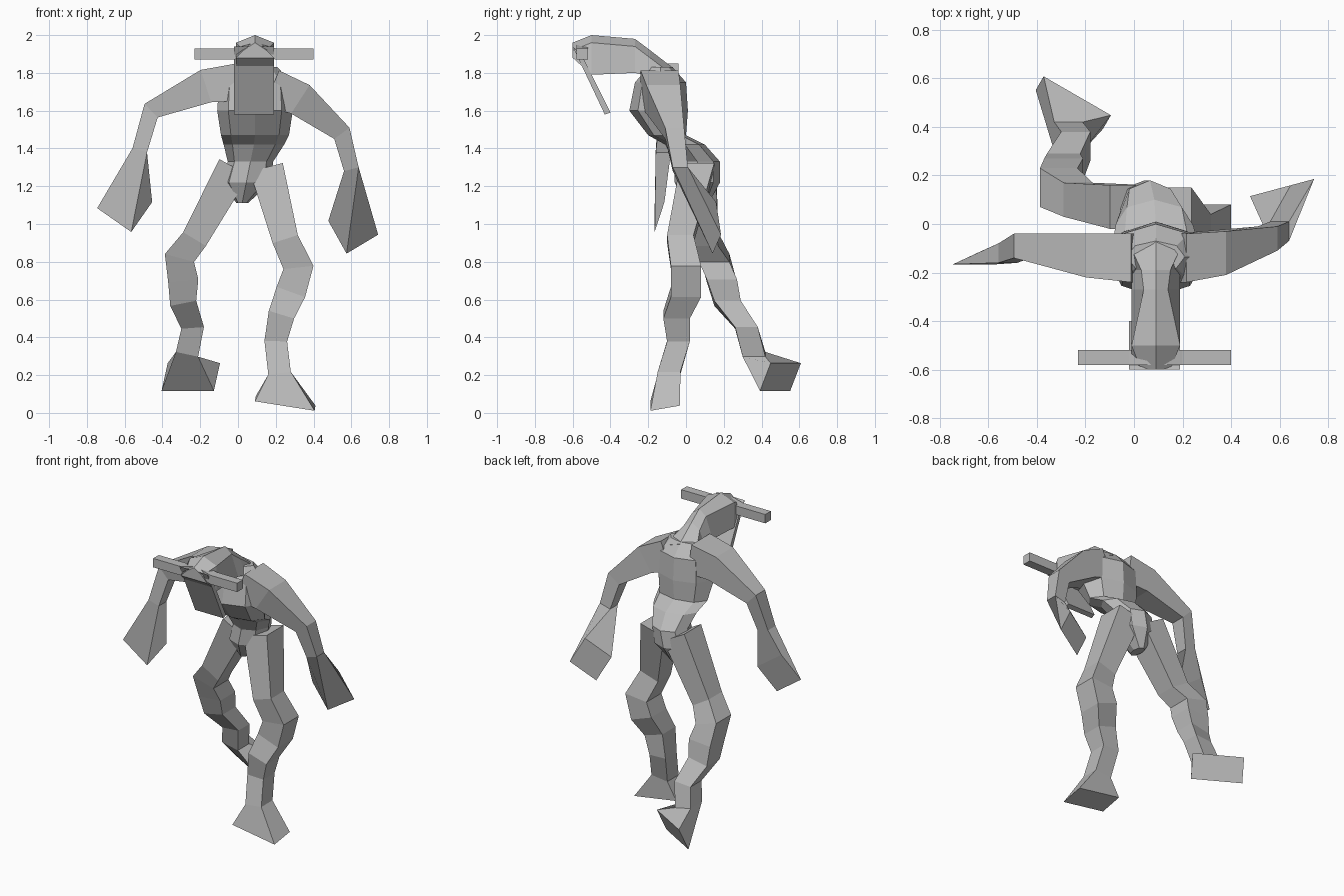
import bpy, bmesh, math
from mathutils import Vector, Euler

cube = bpy.data.objects.get("Cube")
if cube:
    bpy.data.objects.remove(cube)

shade = (.5, .5, .5, 1)
grey = bpy.data.materials.new("plain grey")
grey.use_nodes = True
grey.diffuse_color = shade
grey.node_tree.nodes["Principled BSDF"].inputs["Base Color"].default_value = shade

CORNERS = [(-1, -1), (1, -1), (1, 1), (-1, 1)]
HEAD_X = .09
GIRTH = dict(shoulder=.1, upper_arm=.09, elbow=.05, wrist=.04,
             hip=.09, low_thigh=.07, knee=.08, calf=.08, shin=.07, ankle=.06, heel=.06)


def loft(name, rings):
    """Skin a row of equal-length point rings and cap both ends."""
    bm = bmesh.new()
    rows = [[bm.verts.new(point) for point in ring] for ring in rings]
    for upper, lower in zip(rows, rows[1:]):
        for i in range(len(upper)):
            bm.faces.new((upper[i - 1], upper[i], lower[i], lower[i - 1]))
    bm.faces.new(rows[0])
    bm.faces.new(rows[-1])
    bmesh.ops.recalc_face_normals(bm, faces=bm.faces)
    mesh = bpy.data.meshes.new(name)
    bm.to_mesh(mesh)
    bm.free()
    mesh.materials.append(grey)
    bpy.context.collection.objects.link(bpy.data.objects.new(name, mesh))


def quad(centre, across, along):
    """Four-sided section spanned by two half-axes."""
    return [Vector(centre) + across * i + along * j for i, j in CORNERS]


def tip(centre, width, depth, *degrees):
    """Flat rectangle turned by pitch, roll and yaw: a palm or a sole."""
    turn = Euler([math.radians(angle) for angle in degrees]).to_matrix()
    return quad(centre, turn.col[0] * width, turn.col[1] * depth)


def limb(name, end, **joints):
    """Square tube through the joints, with sections facing along the limb."""
    points = [Vector(place) for place in joints.values()]
    rings = []
    for i, (joint, point) in enumerate(zip(joints, points)):
        way = points[min(i + 1, len(points) - 1)] - points[max(i - 1, 0)]
        across = Vector((-way.z, 0, way.x)).normalized()
        girth = GIRTH[joint]
        rings.append(quad(point, across * girth, Vector((0, girth, 0))))
    loft(name, rings + [end])


def body_section(z, half, front, back, sides=8):
    """Horizontal oval; the body leans sideways below the chest."""
    x = HEAD_X - max(0, 1.45 - z) / 5
    middle, depth = (front + back) / 2, (back - front) / 2
    angles = [math.tau * i / sides for i in range(sides)]
    return [(x + half * math.sin(a), middle - depth * math.cos(a), z) for a in angles]


def head_section(y, top, bottom, crown):
    """Ridged five-sided section with a constant jaw width."""
    outline = [(0, top), (crown, top - .04), (.1, bottom), (-.1, bottom), (-crown, top - .04)]
    return [(HEAD_X + x, y, z) for x, z in outline]


# Body from crotch to shoulders
loft("torso", [body_section(*row) for row in [
    (1.11, .03, 0, .12),
    (1.22, .13, -.06, .18),
    (1.33, .12, -.06, .18),
    (1.42, .16, -.11, .1),
    (1.47, .18, -.2, 0),
    (1.6, .2, -.3, .01),
    (1.75, .19, -.27, 0),
    (1.83, .12, -.2, -.07)]])

# Head with a long face plate hanging from its front
loft("head", [head_section(*row) for row in [
    (-.6, 1.96, 1.88, .06),
    (-.5, 2, 1.79, .1),
    (-.27, 1.98, 1.8, .05),
    (-.19, 1.92, 1.78, .06),
    (-.06, 1.82, 1.7, .12)]])
plate = [(-.6, 1.94), (-.43, 1.58), (-.4, 1.59), (-.55, 1.89)]
loft("face_plate", [[(HEAD_X + x, y, z) for y, z in plate] for x in (-.11, .1)])

# Horn bar, raised in the middle where it crosses the head
loft("horns", [quad((HEAD_X + reach, -.55, 1.93 if reach == 0 else 1.9),
                    Vector((0, .03, 0)), Vector((0, 0, .03)))
               for reach in (-.32, -.11, 0, .11, .31)])

# Arms, each ending in a wide slanted hand
limb("left_arm", tip((.61, .15, .98), .1, .1, 90, 60, 15),
     shoulder=(.18, -.14, 1.72), upper_arm=(.33, -.12, 1.66),
     elbow=(.55, -.06, 1.48), wrist=(.6, -.03, 1.29))
limb("right_arm", tip((-.6, -.14, 1.1), .11, .1, 75, 35, 0),
     shoulder=(0, -.14, 1.75), upper_arm=(-.17, -.13, 1.73),
     elbow=(-.46, -.09, 1.6), wrist=(-.52, -.12, 1.39))

# Legs, the right one trailing behind with its sole raised
limb("left_leg", tip((.25, -.11, .05), .16, .08, 10, 9, 0),
     hip=(.15, .06, 1.3), low_thigh=(.25, -.03, .92), knee=(.32, 0, .77),
     calf=(.28, 0, .64), shin=(.23, -.05, .52), ankle=(.2, -.04, .38),
     heel=(.22, -.09, .21))
limb("right_leg", tip((-.25, .5, .19), .16, .08, 66, 0, -30),
     hip=(-.02, .07, 1.3), low_thigh=(-.23, .1, .92), knee=(-.31, .15, .82),
     calf=(-.29, .19, .7), shin=(-.29, .22, .58), ankle=(-.24, .32, .45),
     heel=(-.27, .36, .31))
